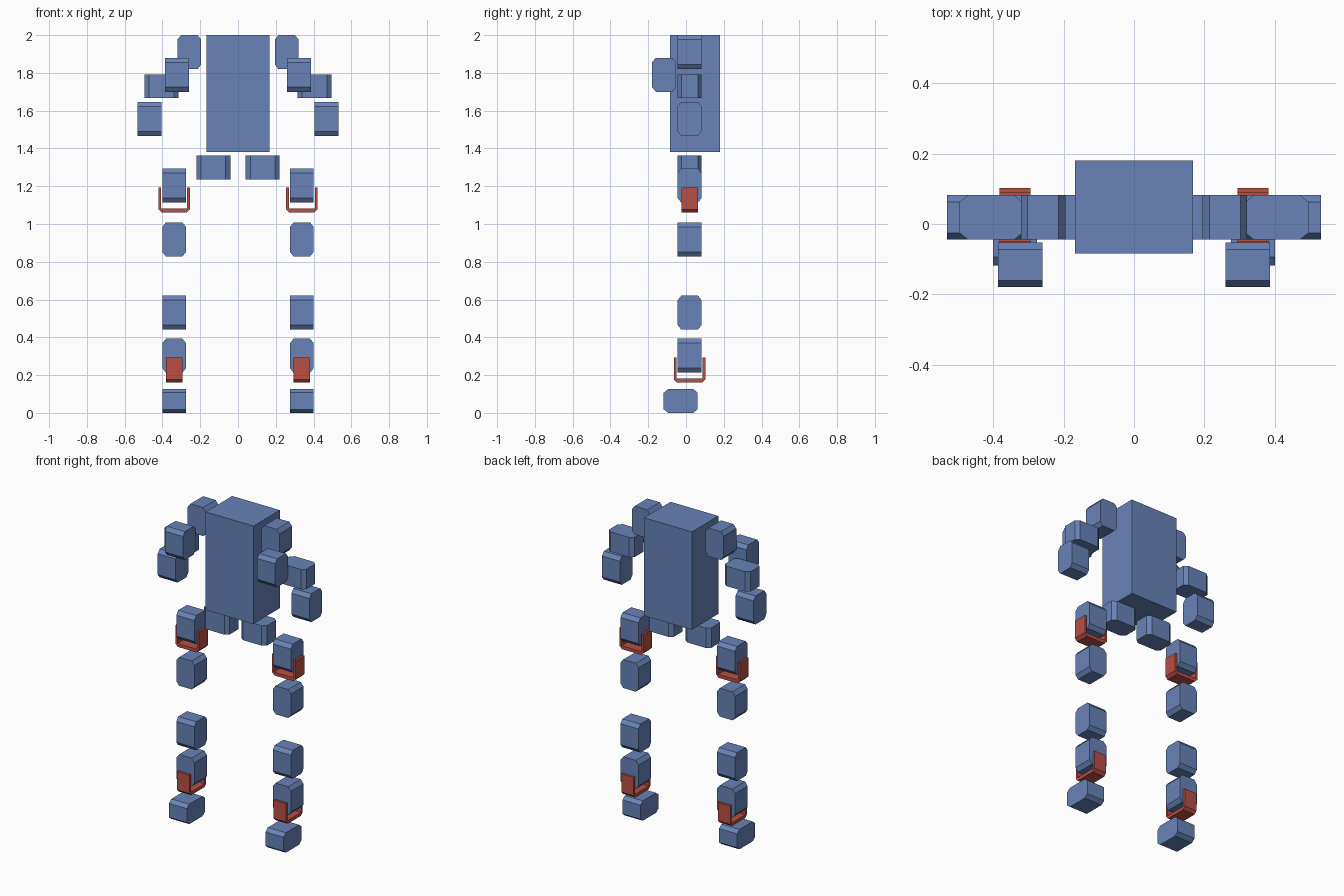
import bpy, bmesh
from mathutils import Vector

if "Cube" in bpy.data.objects:
    bpy.data.objects.remove(bpy.data.objects["Cube"])


def material(name, color):
    m = bpy.data.materials.new(name)
    m.diffuse_color = color
    m.use_nodes = True
    m.node_tree.nodes["Principled BSDF"].inputs["Base Color"].default_value = m.diffuse_color
    return m


BLUE = material("blue", (0.14, 0.23, 0.48, 1))
RED = material("red", (0.48, 0.08, 0.06, 1))
AX = {"x": 0, "y": 1, "z": 2}


def prism(name, profile, u, v, depth, center, mat):
    """Extrude a 2D profile in the u/v plane symmetrically along the third axis."""
    w = ({"x", "y", "z"} - {u, v}).pop()
    bm = bmesh.new()
    verts = []
    for a, b in profile:
        p = Vector(center)
        p[AX[u]] += a
        p[AX[v]] += b
        p[AX[w]] -= depth / 2
        verts.append(bm.verts.new(p))
    ext = bmesh.ops.extrude_face_region(bm, geom=[bm.faces.new(verts)], use_keep_orig=True)
    step = Vector()
    step[AX[w]] = depth
    bmesh.ops.translate(bm, vec=step,
                        verts=[g for g in ext["geom"] if isinstance(g, bmesh.types.BMVert)])
    bmesh.ops.recalc_face_normals(bm, faces=bm.faces)
    mesh = bpy.data.meshes.new(name)
    bm.to_mesh(mesh)
    bm.free()
    mesh.materials.append(mat)
    bpy.context.collection.objects.link(bpy.data.objects.new(name, mesh))


# motor block: chamfered rectangle, long along v
S, L, CS, CL = 0.063, 0.09, 0.019, 0.024
MOTOR = [(-S + CS, -L), (S - CS, -L), (S, -L + CL), (S, L - CL),
         (S - CS, L), (-S + CS, L), (-S, L - CL), (-S, -L + CL)]

# U bracket, open at the top
W, H, T, B, C = 0.083, 0.133, 0.014, 0.021, 0.017
BRACKET = [(-W, H), (-W, C), (-W + C, 0), (W - C, 0), (W, C), (W, H),
           (W - T, H), (W - T, B), (-W + T, B), (-W + T, H)]

# torso
prism("torso", [(-0.167, -0.132), (0.167, -0.132), (0.167, 0.132), (-0.167, 0.132)],
      "x", "y", 0.62, (0, 0.048, 1.69), BLUE)

# name, short axis, long axis, centre
Y = 0.019
MOTORS = [
    ("shoulder", "x", "z", (0.258, Y, 1.91)),
    ("upper_arm", "y", "z", (0.323, -0.116, 1.79)),
    ("elbow", "y", "x", (0.406, Y, 1.729)),
    ("hand", "y", "z", (0.468, Y, 1.557)),
    ("hip", "y", "x", (0.131, Y, 1.299)),
    ("upper_thigh", "y", "z", (0.338, Y, 1.203)),
    ("lower_thigh", "x", "z", (0.338, Y, 0.918)),
    ("knee", "y", "z", (0.338, Y, 0.531)),
    ("ankle", "x", "z", (0.338, Y, 0.303)),
    ("foot", "z", "y", (0.338, -0.028, 0.0)),
]

for side, s in (("left", -1), ("right", 1)):
    # motors of arm and leg
    for name, u, v, (x, y, z) in MOTORS:
        z = S if name == "foot" else z
        prism(f"{side}_{name}", MOTOR, u, v, 2 * S, (s * x, y, z), BLUE)
    # brackets below the thigh and ankle motors
    prism(f"{side}_thigh_bracket", BRACKET, "x", "z", 0.087, (s * 0.338, Y, 1.06), RED)
    prism(f"{side}_ankle_bracket", BRACKET, "y", "z", 0.087, (s * 0.338, Y, 0.16), RED)
